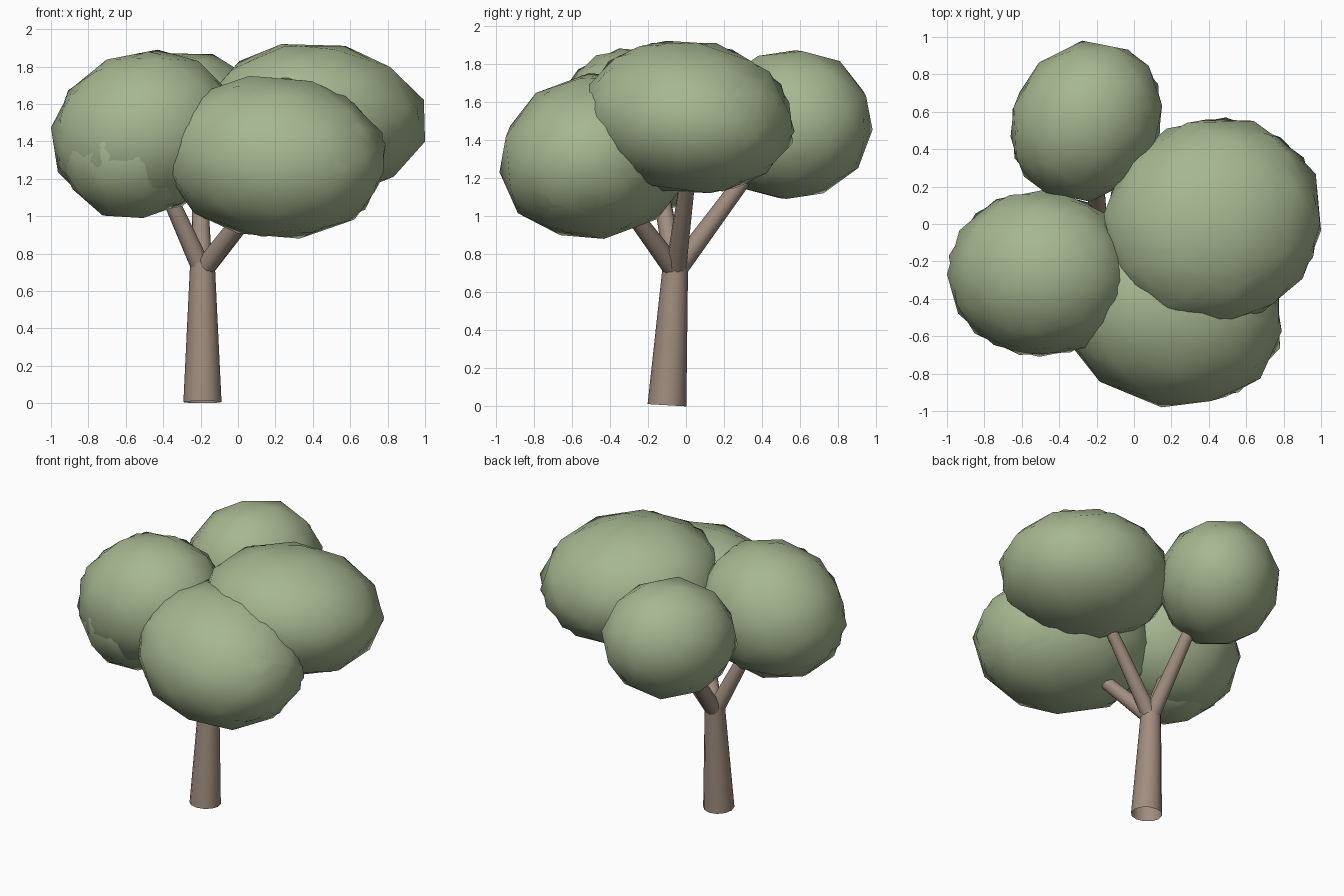
import bpy
from math import radians
from mathutils import Vector, Euler

cube = bpy.data.objects.get("Cube")
if cube:
    bpy.data.objects.remove(cube, do_unlink=True)


def material(name, color):
    mat = bpy.data.materials.new(name)
    mat.use_nodes = True
    mat.diffuse_color = (*color, 1)
    mat.node_tree.nodes["Principled BSDF"].inputs["Base Color"].default_value = (*color, 1)
    return mat


leaf_green = material("sage green", (0.38, 0.47, 0.28))
bark_brown = material("bark brown", (0.35, 0.265, 0.21))


def limb(name, start, end, r1, r2, sides):
    """Open, tapered, smooth tube between two points."""
    start, end = Vector(start), Vector(end)
    axis = end - start
    bpy.ops.mesh.primitive_cone_add(vertices=sides, radius1=r1, radius2=r2, depth=axis.length,
                                    end_fill_type='NOTHING', location=(start + end) / 2,
                                    rotation=axis.to_track_quat('Z', 'Y').to_euler())
    obj = bpy.context.object
    obj.name = name
    obj.data.materials.append(bark_brown)
    bpy.ops.object.shade_smooth_by_angle(angle=radians(60))


def leaf_shell(name, low, high, turn, lean=(0, 0, 0)):
    """Turned low-poly ball fitted to the box from low to high.

    lean: rise along x, rise along y, sideways slant along y.
    """
    bpy.ops.mesh.primitive_ico_sphere_add(subdivisions=2, radius=1)
    obj = bpy.context.object
    obj.name = name
    rot = Euler(turn).to_matrix()
    points = [rot @ v.co for v in obj.data.vertices]
    for p in points:
        p.z += lean[0] * p.x + lean[1] * p.y
        p.x += lean[2] * p.y
    for axis in range(3):
        a = min(p[axis] for p in points)
        b = max(p[axis] for p in points)
        for v, p in zip(obj.data.vertices, points):
            t = (p[axis] - a) / (b - a)
            v.co[axis] = low[axis] + t * (high[axis] - low[axis])
    obj.data.materials.append(leaf_green)
    bpy.ops.object.shade_smooth()


# Trunk and its four branches
fork = (-0.19, -0.055, 0.71)
limb("trunk", (-0.19, -0.1, 0.006), (-0.19, -0.055, 0.75), 0.102, 0.066, 12)
branch_ends = {
    "front_branch": (0.12, -0.36, 1.12),
    "left_branch": (0.21, 0.01, 1.2),
    "right_branch": (-0.42, -0.15, 1.22),
    "back_branch": (-0.21, 0.36, 1.27),
}
for name, end in branch_ends.items():
    limb(name, fork, end, 0.055, 0.04, 10)

# Leaf clumps: each is two nearly matching shells turned against each other
clumps = {
    "front_leaves": ((-0.4, -0.98, 0.88), (0.79, 0.04, 1.75), (0.3, 0.2, 0.5), (-0.04, 0.08, -0.1)),
    "left_leaves": ((-0.16, -0.55, 1.12), (1.0, 0.57, 1.92), (0.5, 0.1, 0.2), (-0.06, -0.08, 0.06)),
    "right_leaves": ((-1.0, -0.71, 1.0), (0.0, 0.18, 1.89), (0.2, 0.6, 0.1), (0.08, 0, 0)),
    "back_leaves": ((-0.66, 0.12, 1.09), (0.15, 0.98, 1.87), (0.1, 0.3, 0.8), (0, 0.03, 0.12)),
}
for name, (low, high, turn, lean) in clumps.items():
    leaf_shell(name, low, high, turn, lean)
    inset = Vector((0.01, 0.01, 0.01))
    leaf_shell(name + "_inner", Vector(low) + inset, Vector(high) - inset,
               (turn[0] + 0.9, turn[1] - 0.5, turn[2] + 1.1), lean)

# Lower lobe on the outer front corner of the right clump
leaf_shell("right_leaves_lobe", (-0.95, -0.68, 0.99), (-0.2, 0.02, 1.68), (0.7, 0.2, 0.4))
